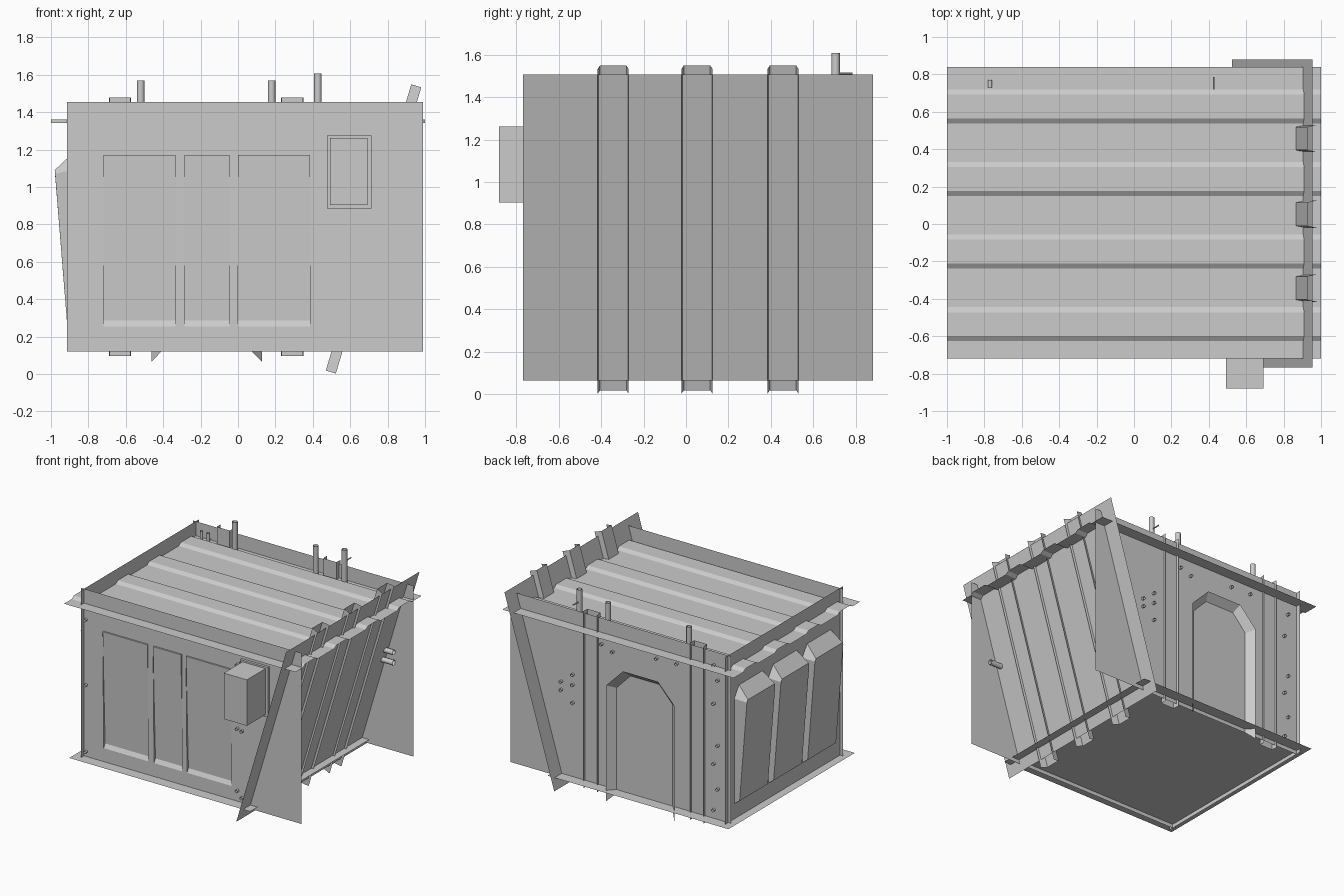
import bpy, math
from mathutils import Vector

if "Cube" in bpy.data.objects:
    bpy.data.objects.remove(bpy.data.objects["Cube"])


def mesh(name, verts, faces):
    me = bpy.data.meshes.new(name)
    me.from_pydata([tuple(v) for v in verts], [], faces)
    me.update()
    ob = bpy.data.objects.new(name, me)
    bpy.context.collection.objects.link(ob)
    return ob


def box(name, lo, hi):
    v = [(x, y, z) for x in (lo[0], hi[0]) for y in (lo[1], hi[1]) for z in (lo[2], hi[2])]
    return mesh(name, v, [(0, 1, 3, 2), (4, 6, 7, 5), (0, 4, 5, 1),
                          (2, 3, 7, 6), (0, 2, 6, 4), (1, 5, 7, 3)])


def loft(name, a, b, cap=False, closed=True):
    """Skin between two outlines, with an optential end face on the second."""
    n = len(a)
    f = [(i, (i + 1) % n, n + (i + 1) % n, n + i) for i in range(n if closed else n - 1)]
    if cap:
        f.append(tuple(range(n, 2 * n)))
    return mesh(name, list(a) + list(b), f)


def tube(name, a, b, r, sides=10):
    """Open-ended round pipe from a to b."""
    a, b = Vector(a), Vector(b)
    d = b - a
    bpy.ops.mesh.primitive_cylinder_add(vertices=sides, radius=r, depth=d.length,
                                        end_fill_type='NOTHING', location=(a + b) / 2)
    ob = bpy.context.object
    ob.name = name
    ob.rotation_euler = d.to_track_quat('Z', 'Y').to_euler()
    bpy.ops.object.shade_smooth_by_angle(angle=math.radians(50))
    return ob


def sheet_with_holes(name, y, xs, zs, holes):
    """Flat sheet split at xs and zs; holes lists the open cells."""
    v = [(x, y, z) for z in zs for x in xs]
    n = len(xs)
    f = [(j * n + i, j * n + i + 1, (j + 1) * n + i + 1, (j + 1) * n + i)
         for j in range(len(zs) - 1) for i in range(n - 1) if (i, j) not in holes]
    return mesh(name, v, f)


Y_FRONT, Y_BACK, X_LEFT = -0.63, 0.75, -0.89
Z0, Z1 = 0.12, 1.455

# Front wall with three slightly tilted panels, each with a sloping sill
spans = [(-0.72, -0.335), (-0.285, -0.045), (0.0, 0.385)]
xs = [-0.915] + [x for s in spans for x in s] + [0.99]
sheet_with_holes("front_wall", Y_FRONT, xs, [Z0, 0.255, 1.17, Z1], {(1, 1), (3, 1), (5, 1)})
for x0, x1 in spans:
    rim = [(x0, Y_FRONT, .255), (x1, Y_FRONT, .255), (x1, Y_FRONT, 1.17), (x0, Y_FRONT, 1.17)]
    low, high = Y_FRONT + .018, Y_FRONT - .012
    face = [(x0, low, .285), (x1, low, .285), (x1, high, 1.17), (x0, high, 1.17)]
    loft("front_panel", rim, face, cap=True)

# Control box on the front wall
box("control_box_base", (.475, Y_FRONT - .02, .885), (.715, Y_FRONT, 1.275))
box("control_box", (.493, -.88, .903), (.693, Y_FRONT, 1.262))

# Back wall
mesh("back_wall", [(.99, Y_BACK, Z0), (-.915, Y_BACK, Z0), (-.915, Y_BACK, Z1), (.99, Y_BACK, Z1)],
     [(0, 1, 2, 3)])

# Flared door surround with a chamfered arch
outer = [(.128, .065), (.128, .97), (-.02, 1.12), (-.32, 1.12), (-.463, .97), (-.463, .065)]
inner = [(.075, .12), (.075, .945), (-.045, 1.07), (-.295, 1.07), (-.41, .945), (-.41, .12)]
loft("door_surround", [(x, Y_BACK + .055, z) for x, z in outer],
     [(x, Y_BACK, z) for x, z in inner], closed=False)

# Two vertical open channels set through the back wall
for x0, x1 in [(.23, .35), (-.69, -.573)]:
    def ring(z):
        return [(x0, Y_BACK + .018, z), (x0 + .003, Y_BACK - .03, z),
                (x1 - .003, Y_BACK - .03, z), (x1, Y_BACK + .018, z)]
    loft("back_channel", ring(.095), ring(1.478), closed=False)

# Left wall with three wedge-shaped bays
mesh("left_wall", [(X_LEFT, y, z) for y, z in [(-.665, Z0), (.79, Z0), (.79, Z1), (-.665, Z1)]],
     [(0, 1, 2, 3)])
for yc in (-.37, .05, .47):
    w, t = .205, .175
    base = [(X_LEFT, yc - w, .27), (X_LEFT, yc + w, .27), (X_LEFT, yc + w, 1.09),
            (X_LEFT, yc + w - .06, 1.175), (X_LEFT, yc - w + .06, 1.175), (X_LEFT, yc - w, 1.09)]
    face = [(-.915, yc - t, .285), (-.915, yc + t, .285), (-.978, yc + t, 1.07),
            (-.98, yc + t - .01, 1.09), (-.98, yc - t + .01, 1.09), (-.978, yc - t, 1.07)]
    loft("left_bay", base, face, cap=True)

# Floor
mesh("floor", [(-.955, -.72, .15), (.61, -.72, .15), (.61, .84, .15), (-.955, .84, .15)], [(0, 1, 2, 3)])

# Corrugated roof
HIGH, LOW = 1.361, 1.343
profile = [(.84, LOW)]
for k in range(4):
    y = .72 - k * .388
    profile += [(y, LOW), (y - .028, HIGH), (y - .155, HIGH), (y - .182, LOW)]
profile.append((-.72, LOW))
n = len(profile)
loft("roof", [(-1, y, z) for y, z in profile], [(1, y, z) for y, z in profile], closed=False)

# Leaning right wall with three channels, open to the outside
up = Vector((.43, 0, 1.44)).normalized()
inward = Vector((-up.z, 0, up.x))
foot = Vector((.523, 0, .065))


def lean(t, d, y):
    return foot + up * t + inward * d + Vector((0, y, 0))


mesh("right_wall", [lean(0, 0, -.768), lean(0, 0, .88), lean(1.503, 0, .88), lean(1.503, 0, -.768)],
     [(0, 1, 2, 3)])
for yc in (-.343, .052, .457):
    def rib_ring(t):
        return [lean(t, -.018, yc - .073), lean(t, .038, yc - .062),
                lean(t, .038, yc + .062), lean(t, -.018, yc + .073)]
    loft("right_channel", rib_ring(-.06), rib_ring(1.537), closed=False)

# Pipe stubs through the leaning wall near both ends
for y in (-.59, .71):
    for z in ((.83, .91) if y > 0 else (.83,)):
        tube("wall_stub", (.70, y, z), (.85, y, z), .02)

# Upright pipes by the back wall, one with a valve lever
for x, top in [(-.52, 1.57), (.18, 1.57), (.427, 1.607)]:
    tube("upright_pipe", (x, .705, 1.2), (x, .705, top), .02, 12)
tube("valve_lever", (.427, .72, 1.51), (.427, .785, 1.51), .005, 6)
for x in (-.81, -.75):
    tube("short_pipe", (x, .705, 1.25), (x, .705, 1.42), .012)

# Bolts on the walls
for x, z in [(-.87, 1.22), (-.87, .71), (-.87, .19), (.44, 1.22), (.48, 1.25),
             (.44, .72), (.48, .71), (.44, .235), (.48, .19)]:
    tube("front_bolt", (x, Y_FRONT - .02, z), (x, Y_FRONT + .02, z), .011, 8)
for x, z in [(.45, .95), (.55, .87), (.45, .87), (.55, .805), (.45, .73), (.2, 1.255),
             (.105, 1.22), (-.275, 1.27), (-.45, 1.275), (-.77, 1.35), (-.805, 1.24),
             (-.77, 1.05), (-.805, .73), (-.77, .58), (-.805, .39), (-.77, .22)]:
    tube("back_bolt", (x, Y_BACK - .02, z), (x, Y_BACK + .02, z), .011, 8)
